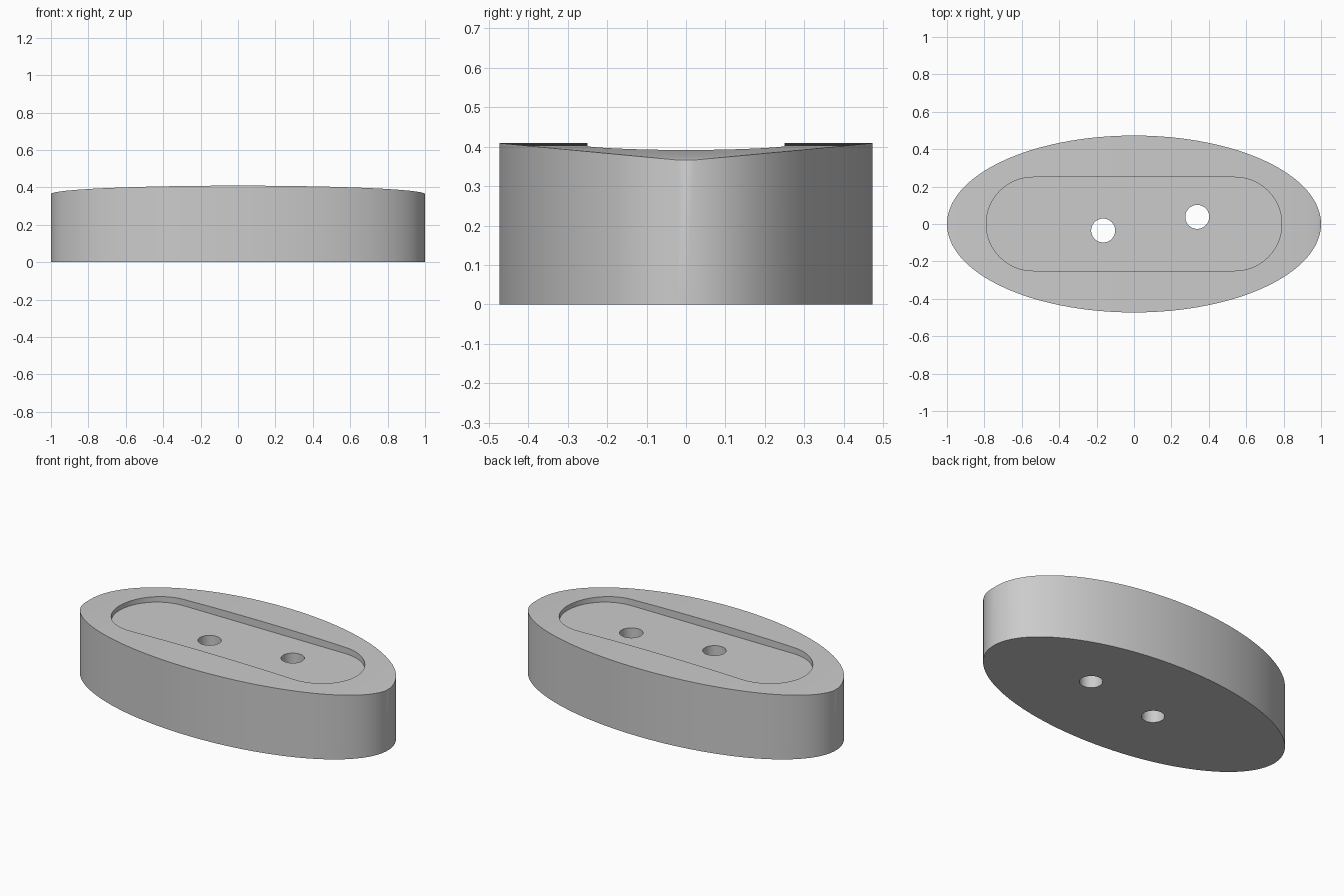
import bpy, bmesh, math

cube = bpy.data.objects.get("Cube")
if cube:
    bpy.data.objects.remove(cube, do_unlink=True)

HALF_WIDTH, END_Z, CROWN = 0.473, 0.364, 0.045
SEGMENTS = 128

grey = bpy.data.materials.new("plain_grey")
grey.use_nodes = True
colour = (0.6, 0.6, 0.6, 1)
grey.diffuse_color = colour
grey.node_tree.nodes["Principled BSDF"].inputs["Base Color"].default_value = colour


def make_object(name, bm):
    bmesh.ops.recalc_face_normals(bm, faces=bm.faces)
    mesh = bpy.data.meshes.new(name)
    bm.to_mesh(mesh)
    bm.free()
    mesh.materials.append(grey)
    obj = bpy.data.objects.new(name, mesh)
    bpy.context.collection.objects.link(obj)
    return obj


def prism(name, outline, low, high):
    bm = bmesh.new()
    face = bm.faces.new([bm.verts.new((x, y, low)) for x, y in outline])
    new = bmesh.ops.extrude_face_region(bm, geom=[face], use_keep_orig=True)["geom"]
    for v in new:
        if isinstance(v, bmesh.types.BMVert):
            v.co.z = high
    return make_object(name, bm)


def arc(cx, cy, radius, start, sweep, steps):
    angles = [start + sweep * i / steps for i in range(steps + 1)]
    return [(cx + radius * math.cos(a), cy + radius * math.sin(a)) for a in angles]


# Oval block, its top gently crowned along the length
bm = bmesh.new()
bottom, top = [], []
for i in range(SEGMENTS):
    a = math.tau * i / SEGMENTS
    x, y = math.cos(a), HALF_WIDTH * math.sin(a)
    bottom.append(bm.verts.new((x, y, 0)))
    top.append(bm.verts.new((x, y, END_Z + CROWN * abs(math.sin(a)))))
bm.faces.new(bottom[::-1])
for i in range(SEGMENTS):
    j = (i + 1) % SEGMENTS
    bm.faces.new((bottom[i], bottom[j], top[j], top[i]))
for i in range(SEGMENTS // 2):
    strip = [top[i], top[i + 1], top[-i - 1], top[-i % SEGMENTS]]
    bm.faces.new(list(dict.fromkeys(strip)))
body = make_object("oval_body", bm)

# Rounded pocket and two through holes
slot = (arc(0.54, 0, 0.25, -math.pi / 2, math.pi, 32)
        + arc(-0.54, 0, 0.25, math.pi / 2, math.pi, 32))
cutters = [prism("pocket_cutter", slot, 0.364, 0.6)]
for name, x, y in (("right_hole_cutter", -0.165, -0.035),
                   ("left_hole_cutter", 0.338, 0.038)):
    circle = arc(x, y, 0.064, 0, math.tau, 48)[:-1]
    cutters.append(prism(name, circle, -0.2, 0.7))

bpy.ops.object.select_all(action='DESELECT')
bpy.context.view_layer.objects.active = body
body.select_set(True)
for cutter in cutters:
    cutter.hide_render = True
    mod = body.modifiers.new(cutter.name, 'BOOLEAN')
    mod.operation = 'DIFFERENCE'
    mod.solver = 'EXACT'
    mod.object = cutter
    bpy.ops.object.modifier_apply(modifier=mod.name)
for cutter in cutters:
    bpy.data.objects.remove(cutter, do_unlink=True)

# Smooth walls with crisp rims
bpy.ops.object.shade_smooth_by_angle(angle=math.radians(30))
